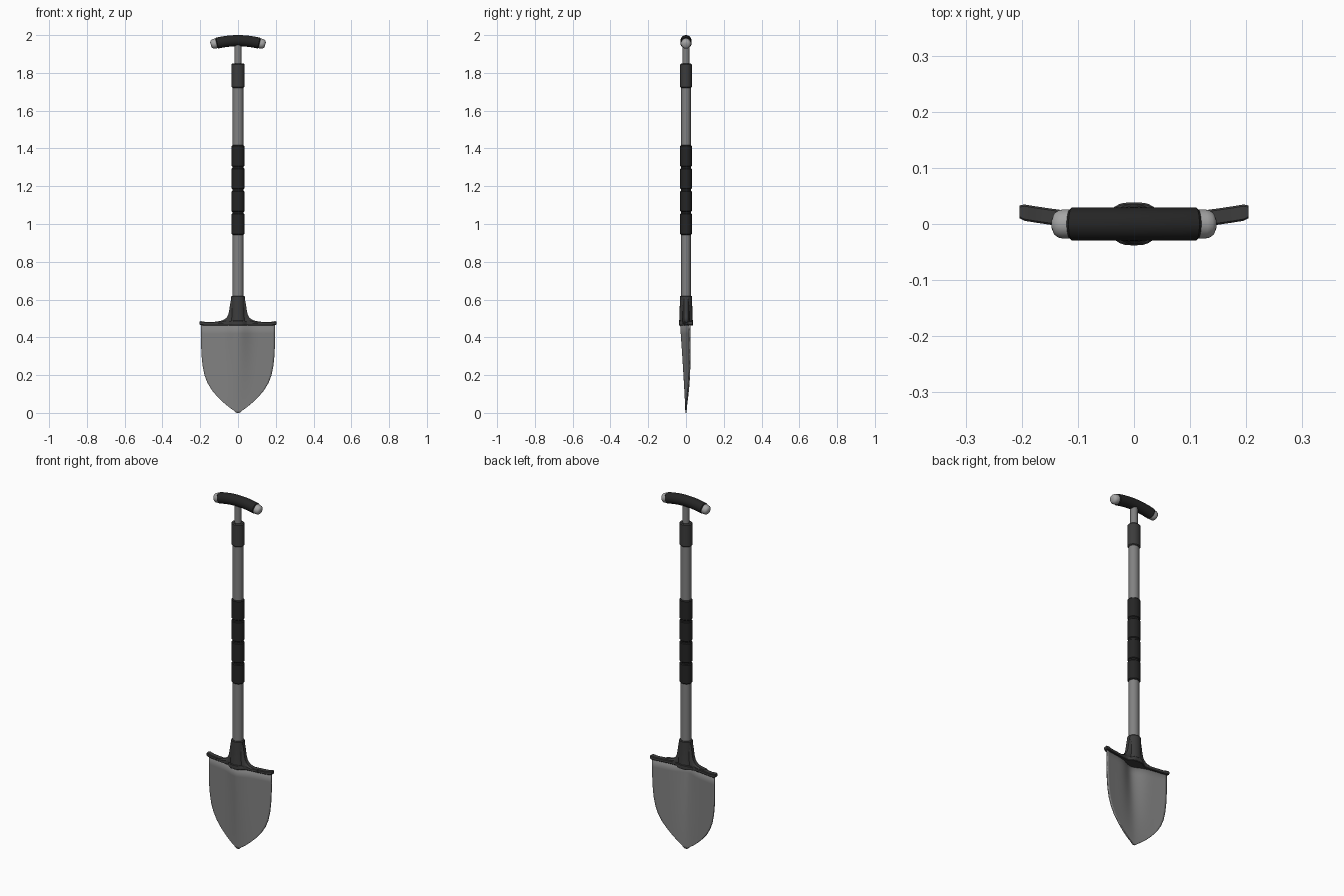
import bpy, bmesh, math
from mathutils import Vector

if "Cube" in bpy.data.objects:
    bpy.data.objects.remove(bpy.data.objects["Cube"])


def mat(name, v):
    m = bpy.data.materials.new(name)
    m.diffuse_color = (v, v, v, 1)
    m.use_nodes = True
    m.node_tree.nodes["Principled BSDF"].inputs["Base Color"].default_value = m.diffuse_color
    return m


STEEL, PALE = mat("steel", 0.22), mat("pale_metal", 0.38)
DARK, RUBBER = mat("dark_plastic", 0.045), mat("rubber", 0.018)


def finish(name, bm, material, angle=35):
    bmesh.ops.recalc_face_normals(bm, faces=bm.faces)
    me = bpy.data.meshes.new(name)
    bm.to_mesh(me)
    bm.free()
    ob = bpy.data.objects.new(name, me)
    bpy.context.collection.objects.link(ob)
    me.materials.append(material)
    bpy.context.view_layer.objects.active = ob
    ob.select_set(True)
    bpy.ops.object.shade_smooth_by_angle(angle=math.radians(angle))
    ob.select_set(False)
    return ob


def loft(name, rings, material, angle=35):
    bm = bmesh.new()
    vs = [[bm.verts.new(p) for p in r] for r in rings]
    n = len(vs[0])
    for a, b in zip(vs, vs[1:]):
        for i in range(n):
            bm.faces.new((a[i], a[(i + 1) % n], b[(i + 1) % n], b[i]))
    bm.faces.new(vs[0])
    bm.faces.new(vs[-1])
    return finish(name, bm, material, angle)


def lathe(name, profile, material, squash=0.9, n=32):
    # profile: (radius, z) pairs, slightly oval in plan
    rings = [[(r * math.cos(t), squash * r * math.sin(t), z)
              for t in (2 * math.pi * i / n for i in range(n))] for r, z in profile]
    return loft(name, rings, material)


def sleeve(name, r, z0, z1, material, c=0.005):
    return lathe(name, [(r - c, z0), (r, z0 + c), (r, z1 - c), (r - c, z1)], material)


# Shaft, stem, collar and segmented grip
lathe("shaft", [(0.028, 0.55), (0.028, 1.74)], STEEL)
lathe("stem", [(0.019, 1.8), (0.019, 1.965)], STEEL, 1)
sleeve("collar", 0.034, 1.72, 1.85, DARK)
lathe("grip_core", [(0.03, 0.95), (0.03, 1.41)], RUBBER)
for k in range(4):
    z = 0.943 + k * 0.12
    sleeve(f"grip_segment_{k + 1}", 0.034, z, z + 0.114, RUBBER)


# Arched handle: sweep along a shallow parabola
def arch_rings(stations, n=28):
    rings = []
    for x, r in stations:
        slope = -2 * 1.05 * x
        nrm = Vector((-slope, 0, 1)).normalized()
        c = Vector((x, 0, 1.9705 - 1.05 * x * x))
        rings.append([c + r * (math.cos(t) * nrm + math.sin(t) * Vector((0, 1, 0)))
                      for t in (2 * math.pi * i / n for i in range(n))])
    return rings


body = [(-0.11 + 0.22 * i / 16, 0.0295) for i in range(17)]
loft("handle_grip", arch_rings([(-0.114, 0.026)] + body + [(0.114, 0.026)]), RUBBER)
for side, s in (("left", -1), ("right", 1)):
    cap = [(0.1, 0.026), (0.125, 0.0262), (0.134, 0.0245), (0.14, 0.020), (0.144, 0.012)]
    loft(f"handle_cap_{side}", arch_rings([(s * x, r) for x, r in cap]), PALE)


# Blade surface: cupped edges plus a central front ridge fading to the tip
def surface_y(x, z):
    t = max(0, min(1, z / 0.47))
    return (0.022 * (abs(x) / 0.2) ** 1.6
            - 0.028 * t ** 1.2 * math.exp(-(x / 0.055) ** 2))


outline = [(0.472, 0.195), (0.42, 0.195), (0.36, 0.195), (0.3, 0.192), (0.25, 0.187),
           (0.2, 0.177), (0.16, 0.162), (0.12, 0.138), (0.085, 0.108), (0.055, 0.077),
           (0.03, 0.047), (0.014, 0.024), (0.004, 0.008)]
bm = bmesh.new()
N = 32
rows = []
for z, w in outline:
    xs = [w * (2 * j / N - 1) for j in range(N + 1)]
    rows.append([bm.verts.new((x, surface_y(x, z), z - 0.004 * (z < 0.01))) for x in xs])
for a, b in zip(rows, rows[1:]):
    for j in range(N):
        bm.faces.new((a[j], a[j + 1], b[j + 1], b[j]))
blade = finish("blade", bm, STEEL)
sol = blade.modifiers.new("thickness", "SOLIDIFY")
sol.thickness = 0.007
sol.offset = 0

# Foot tread: bar following the blade's top edge, swollen around the socket
rings = []
for i in range(49):
    x = 0.204 * (i / 24 - 1)
    swell = math.exp(-(x / 0.042) ** 4)
    c = 0.021 * (abs(x) / 0.2) ** 1.6
    h = 0.0145 + 0.0235 * swell
    lift = 0.006 * max(0, (abs(x) - 0.17) / 0.034)
    e = 0.003 if i in (0, 48) else 0
    lo, hi = 0.463 + e + lift * 0.3, 0.481 - e + lift + 0.008 * swell
    f, b, m = c - h + e, c + h - e, 0.003
    rings.append([(x, f, lo + m), (x, f + m, lo), (x, b - m, lo), (x, b, lo + m),
                  (x, b, hi - m), (x, b - m, hi), (x, f + m, hi), (x, f, hi - m)])
loft("foot_tread", rings, DARK)

# Socket and its flaring web
lathe("socket", [(0.032, 0.62), (0.036, 0.616), (0.037, 0.55), (0.039, 0.5), (0.042, 0.465)],
      DARK, 0.9)
web = [(0.615, 0.034), (0.58, 0.041), (0.54, 0.047), (0.52, 0.052), (0.505, 0.06),
       (0.494, 0.073), (0.487, 0.092), (0.482, 0.125), (0.47, 0.13)]
rings = []
for z, w in web:
    d = 0.01
    rings.append([(-w, -d, z), (-w * 0.7, -d - 0.008, z), (w * 0.7, -d - 0.008, z), (w, -d, z),
                  (w, d, z), (w * 0.7, d + 0.008, z), (-w * 0.7, d + 0.008, z), (-w, d, z)])
loft("socket_web", rings, DARK)
